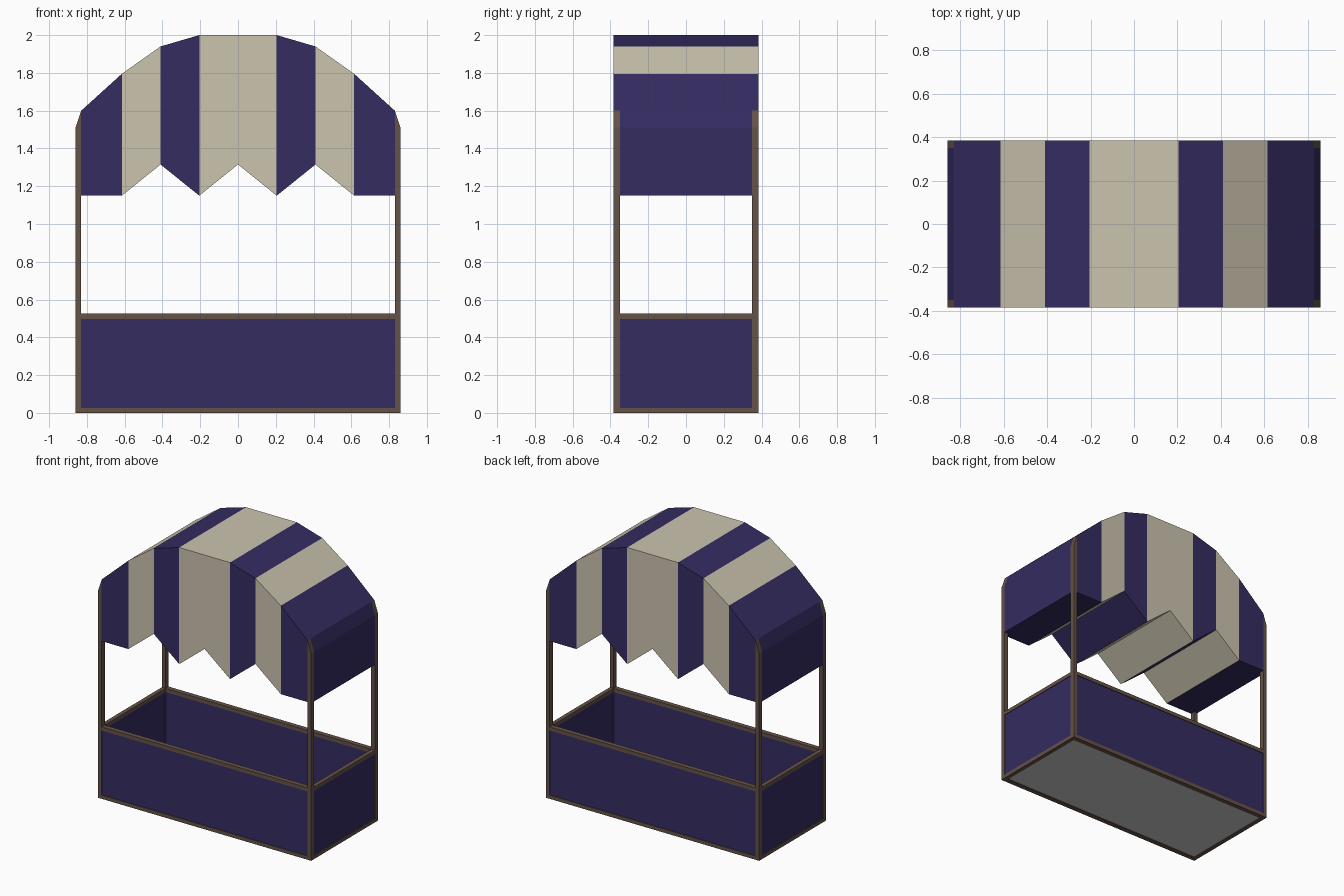
import bpy, bmesh

if "Cube" in bpy.data.objects:
    bpy.data.objects.remove(bpy.data.objects["Cube"])


def material(name, rgb):
    m = bpy.data.materials.new(name)
    m.diffuse_color = (*rgb, 1)
    m.use_nodes = True
    m.node_tree.nodes["Principled BSDF"].inputs["Base Color"].default_value = m.diffuse_color
    return m


NAVY = material("navy_cloth", (0.035, 0.025, 0.12))
CREAM = material("cream_cloth", (0.60, 0.55, 0.43))
WOOD = material("brown_wood", (0.13, 0.085, 0.065))

X0, X1 = 0.83, 0.86      # inner and outer frame faces, sideways
Y0, Y1 = 0.35, 0.385     # inner and outer frame faces, front to back


def finish(name, bm, mats):
    bmesh.ops.recalc_face_normals(bm, faces=bm.faces)
    mesh = bpy.data.meshes.new(name)
    bm.to_mesh(mesh)
    bm.free()
    for m in mats:
        mesh.materials.append(m)
    ob = bpy.data.objects.new(name, mesh)
    bpy.context.collection.objects.link(ob)
    return ob


def prism(name, profile, ya, yb, mat):
    """Extrude an x-z profile along y."""
    bm = bmesh.new()
    face = bm.faces.new([bm.verts.new((x, ya, z)) for x, z in profile])
    ext = bmesh.ops.extrude_face_region(bm, geom=[face])
    new = [v for v in ext["geom"] if isinstance(v, bmesh.types.BMVert)]
    bmesh.ops.translate(bm, verts=new, vec=(0, yb - ya, 0))
    return finish(name, bm, [mat] if mat else [])


def box(name, xa, xb, ya, yb, za, zb, mat):
    return prism(name, [(xa, za), (xb, za), (xb, zb), (xa, zb)], ya, yb, mat)


# Corner posts with sloped tops, and canopy sides between them
for sx, side in ((-1, "left"), (1, "right")):
    post = [(sx * X0, 0), (sx * X1, 0), (sx * X1, 1.51), (sx * X0, 1.6)]
    prism(f"front_{side}_post", post, -Y1, -Y0, WOOD)
    prism(f"back_{side}_post", post, Y0, Y1, WOOD)
    drop = [(sx * X0, 1.15), (sx * X1, 1.15), (sx * X1, 1.51), (sx * X0, 1.6)]
    prism(f"{side}_canopy_side", drop, -Y0, Y0, NAVY)

# Rails around the base and the counter top
for level, za, zb in (("bottom", 0, 0.027), ("counter", 0.498, 0.525)):
    for s, fb, lr in ((-1, "front", "left"), (1, "back", "right")):
        y = sorted((s * Y0, s * Y1))
        x = sorted((s * X0, s * X1))
        box(f"{fb}_{level}_rail", -X0, X0, *y, za, zb, WOOD)
        box(f"{lr}_{level}_rail", *x, -Y0, Y0, za, zb, WOOD)

# Counter panels, slightly inset in the frame
for s, fb, lr in ((-1, "front", "left"), (1, "back", "right")):
    y = sorted((s * (Y0 + 0.005), s * (Y1 - 0.005)))
    x = sorted((s * (X0 + 0.005), s * (X1 - 0.005)))
    box(f"{fb}_panel", -X0, X0, *y, 0.027, 0.498, NAVY)
    box(f"{lr}_panel", *x, -Y0, Y0, 0.027, 0.498, NAVY)

# Grey floor
box("floor", -X0, X0, -Y0, Y0, 0.005, 0.022, None)

# Striped canopy: arched top, zigzag bottom, one column per step (x, bottom, top)
half = [(0.205, 1.15, 2.0), (0.41, 1.315, 1.94), (0.615, 1.15, 1.795), (X0, 1.15, 1.6)]
steps = [(-x, b, t) for x, b, t in reversed(half)] + [(0, 1.315, 2.0)] + half
stripes = [0, 1, 0, 1, 1, 0, 1, 0]
bm = bmesh.new()
rows = [[bm.verts.new(p) for p in ((x, -Y1, b), (x, -Y1, t), (x, Y1, t), (x, Y1, b))]
        for x, b, t in steps]
for a, c, colour in zip(rows, rows[1:], stripes):
    for i in range(4):
        j = (i + 1) % 4
        bm.faces.new((a[i], a[j], c[j], c[i])).material_index = colour
bm.faces.new(rows[0])
bm.faces.new(rows[-1])
finish("striped_canopy", bm, [NAVY, CREAM])
